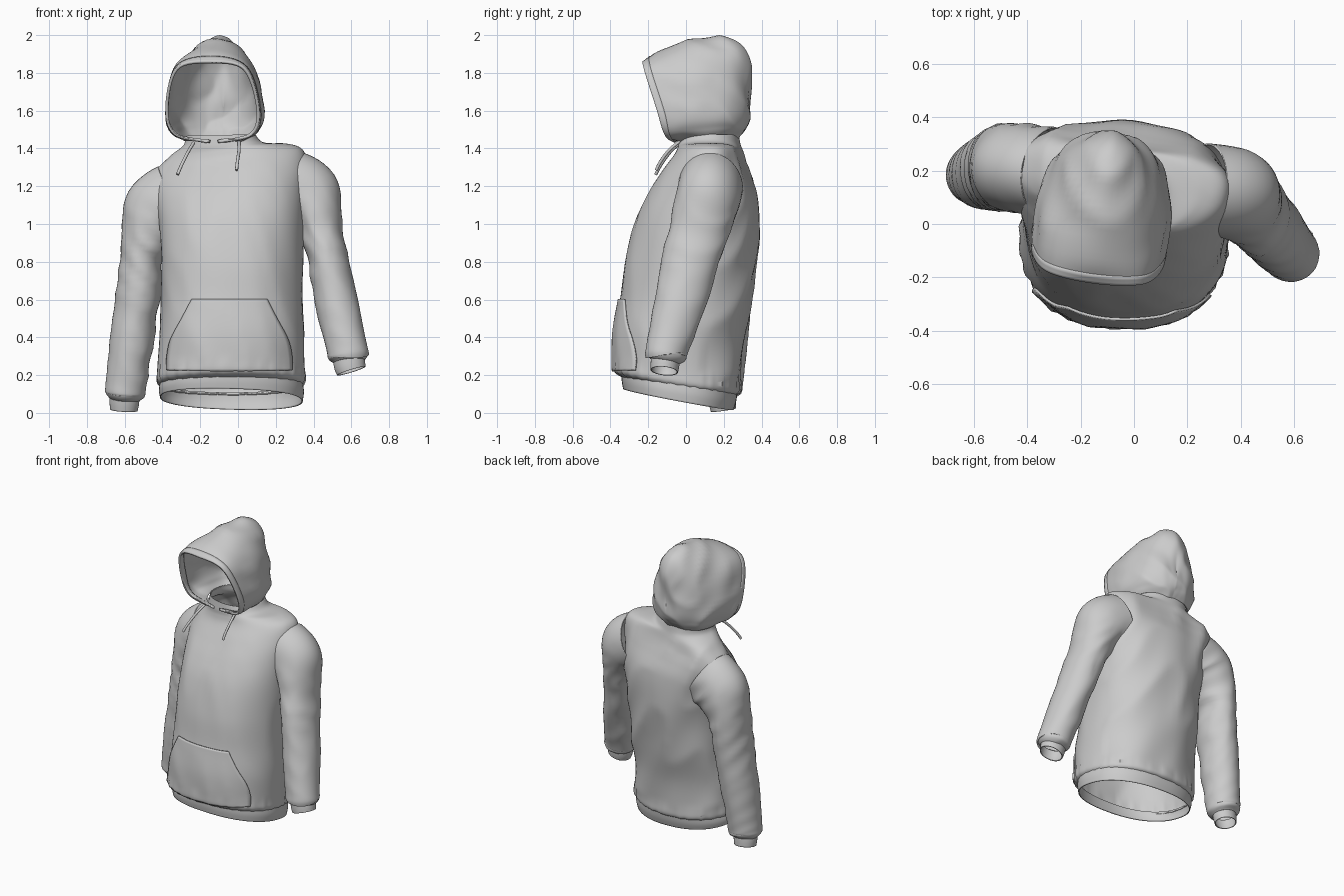
import bpy, bmesh, math
from mathutils import Vector, noise
from mathutils.bvhtree import BVHTree

if "Cube" in bpy.data.objects:
    bpy.data.objects.remove(bpy.data.objects["Cube"])


def smooth_path(pts, n):
    """Catmull-Rom interpolation of tuples of any length."""
    out = []
    for i in range(len(pts) - 1):
        a, b, c, d = pts[max(i - 1, 0)], pts[i], pts[i + 1], pts[min(i + 2, len(pts) - 1)]
        for k in range(n):
            t = k / n
            out.append(tuple(
                0.5 * (2 * q + (r - p) * t + (2 * p - 5 * q + 4 * r - s) * t * t
                       + (3 * q - p - 3 * r + s) * t ** 3)
                for p, q, r, s in zip(a, b, c, d)))
    out.append(tuple(pts[-1]))
    return out


def cloth(name, rows, closed, fold=None, thick=0.006):
    """Skin rows of points with quads, press folds into it and give it thickness."""
    bm = bmesh.new()
    vs = [[bm.verts.new(p) for p in row] for row in rows]
    m = len(rows[0])
    for r0, r1 in zip(vs, vs[1:]):
        for j in range(m if closed else m - 1):
            k = (j + 1) % m
            bm.faces.new((r0[j], r0[k], r1[k], r1[j]))
    bmesh.ops.remove_doubles(bm, verts=bm.verts, dist=0.0004)
    bmesh.ops.recalc_face_normals(bm, faces=bm.faces)
    bm.normal_update()
    if fold:
        for v, d in [(v, v.normal * fold(v.co)) for v in bm.verts]:
            v.co += d
    me = bpy.data.meshes.new(name)
    bm.to_mesh(me)
    bm.free()
    ob = bpy.data.objects.new(name, me)
    bpy.context.collection.objects.link(ob)
    if thick:
        mod = ob.modifiers.new("thickness", "SOLIDIFY")
        mod.thickness = thick
        mod.offset = 0
    return ob


def crease(x, y, z):
    return 0.25 - abs(noise.noise(Vector((x, y, z))))


def body_ring(s, count=80, e=2.3):
    cx, cy, z, rx, ry, rot, roll, pitch, bend = s
    ring = []
    for i in range(count):
        a = 2 * math.pi * i / count
        c, d = math.cos(a), math.sin(a)
        x = rx * math.copysign(abs(c) ** (2 / e), c)
        y = ry * math.copysign(abs(d) ** (2 / e), d)
        ring.append((cx + x * math.cos(rot) - y * math.sin(rot),
                     cy + x * math.sin(rot) + y * math.cos(rot) + bend * (x / rx) ** 2,
                     z + roll * x + pitch * y))
    return ring


def tube_rings(stations, n, count=44):
    """Elliptical rings across a path of (x, y, z, side radius, depth radius)."""
    path = smooth_path(stations, n)
    rings = []
    for i, s in enumerate(path):
        t = (Vector(path[min(i + 1, len(path) - 1)][:3]) - Vector(path[max(i - 1, 0)][:3])).normalized()
        a = Vector((0, 1, 0)).cross(t).normalized()
        b = t.cross(a)
        rings.append([Vector(s[:3]) + a * s[3] * math.cos(w) + b * s[4] * math.sin(w)
                      for w in (2 * math.pi * k / count for k in range(count))])
    return rings


# Torso: cx, cy, z, rx, ry, turn, roll, pitch, bend
torso_stations = [
    (-.035, -.040, .145, .372, .300, 0, 0, -.16, 0),
    (-.037, -.045, .168, .388, .330, 0, 0, -.16, 0),
    (-.037, -.045, .230, .386, .335, 0, 0, -.13, 0),
    (-.034, -.035, .400, .380, .340, 0, 0, -.06, 0),
    (-.032, .000, .600, .372, .345, -.02, 0, 0, 0),
    (-.030, .025, .800, .370, .345, -.05, 0, 0, 0),
    (-.030, .058, 1.00, .380, .325, -.09, .03, 0, .01),
    (-.035, .085, 1.14, .395, .285, -.13, .07, 0, .03),
    (-.040, .105, 1.25, .405, .230, -.15, .12, 0, .05),
    (-.045, .122, 1.335, .385, .182, -.15, .15, 0, .05),
    (-.055, .125, 1.385, .310, .165, -.15, .12, 0, .04),
    (-.078, .125, 1.420, .210, .158, -.15, .05, 0, 0),
    (-.092, .125, 1.470, .180, .150, -.15, .02, 0, 0),
]


def torso_fold(p):
    hem = .155 - .16 * (p.y + .04)
    gather = .006 * math.sin(34 * math.atan2(p.y, p.x)) * math.exp(-((p.z - hem - .035) / .04) ** 2)
    low = min(1, max(0, (p.z - hem) / .1)) * min(1, max(0, (1.45 - p.z) / .15))
    back = 1.8 if p.y > .1 else .8
    return gather + low * back * .016 * crease(p.x * 5 + p.z * 1.5, p.y * 4, p.z * 1.8)


torso = cloth("torso", [body_ring(s) for s in smooth_path(torso_stations, 7)], True, torso_fold)
cloth("waistband", [body_ring(s) for s in smooth_path([
    (-.035, -.035, .158, .376, .304, 0, 0, -.16, 0),
    (-.035, -.037, .115, .381, .300, 0, -.01, -.175, 0),
    (-.035, -.040, .073, .375, .290, 0, -.03, -.19, 0)], 4)], True)

# Sleeves and cuffs
sleeves = {
    "right": ([(.26, .13, 1.20, .195, .168), (.365, .115, 1.14, .186, .166), (.43, .075, .99, .122, .155),
               (.477, .025, .80, .105, .146), (.53, -.04, .55, .108, .130), (.578, -.10, .34, .107, .108),
               (.585, -.107, .30, .104, .104), (.588, -.112, .275, .08, .075)],
              [(.585, -.108, .29, .08, .074), (.592, -.112, .25, .08, .073), (.60, -.115, .222, .076, .07)]),
    "left": ([(-.32, .195, 1.13, .20, .165), (-.425, .21, 1.06, .188, .162), (-.495, .21, .88, .122, .157),
              (-.53, .20, .62, .115, .145), (-.565, .19, .36, .112, .13), (-.592, .185, .15, .104, .112),
              (-.597, .187, .10, .10, .104), (-.60, .19, .072, .076, .072)],
             [(-.60, .188, .085, .076, .07), (-.602, .193, .05, .075, .068), (-.604, .198, .015, .07, .064)]),
}


def sleeve_fold(p):
    elbow = 1 + .9 * math.exp(-((p.z - .85) / .22) ** 2)
    inner = 1.3 if abs(p.x + .02) < .5 else .7
    top = min(1, max(.1, (1.3 - p.z) / .25))
    return .013 * top * elbow * inner * crease(p.x * 5, p.y * 4, p.z * 7 + p.x * 5)


for side, (arm, cuff) in sleeves.items():
    cloth(side + "_sleeve", tube_rings(arm, 9), True, sleeve_fold)
    cloth(side + "_cuff", tube_rings(cuff, 4), True, thick=0.006)

# Hood: each arch runs seam, crown, cheek, jaw, neck on one side and is mirrored
arches = [
    [(0, -.22, 1.855), (.18, -.20, 1.82), (.243, -.125, 1.61), (.20, -.085, 1.475), (.02, -.055, 1.437)],
    [(0, -.13, 1.92), (.19, -.11, 1.84), (.25, -.03, 1.60), (.225, -.02, 1.485), (.12, -.02, 1.443)],
    [(0, .04, 1.975), (.185, .04, 1.855), (.243, .08, 1.60), (.222, .09, 1.495), (.18, .09, 1.45)],
    [(0, .20, 1.988), (.15, .18, 1.855), (.21, .20, 1.60), (.195, .20, 1.505), (.165, .19, 1.455)],
    [(0, .30, 1.945), (.12, .275, 1.815), (.162, .275, 1.60), (.145, .265, 1.51), (.115, .245, 1.46)],
    [(0, .345, 1.84), (.07, .325, 1.73), (.10, .32, 1.59), (.085, .30, 1.51), (.06, .27, 1.46)],
    [(0, .335, 1.70), (.03, .335, 1.63), (.045, .325, 1.55), (.035, .305, 1.50), (.02, .275, 1.46)],
    [(0, .333, 1.62), (0, .335, 1.58), (0, .325, 1.53), (0, .305, 1.50), (0, .275, 1.46)],
]


def place_hood(p):
    c, s = math.cos(-.13), math.sin(-.13)
    return (p[0] * c - p[1] * s - .12, p[0] * s + p[1] * c, p[2])


rails = []
for arch in arches:
    full = [(-x, y, z) for x, y, z in arch[:0:-1]] + arch
    rails.append(smooth_path(full, 8))
columns = [smooth_path(col, 6) for col in zip(*rails)]
hood_rows = [[place_hood(p) for p in row] for row in zip(*columns)]


def hood_fold(p):
    fade = min(1, max(0, (p.y + .2) / .2))
    return .026 * fade * crease(p.x * 6, p.y * 4, p.z * 6 + p.y * 3)


cloth("hood", hood_rows, False, hood_fold, 0.010)
cloth("hood_hem", hood_rows[:4], False, thick=0.016)

# Front pocket, laid on the torso by casting rays
bm = bmesh.new()
bm.from_mesh(torso.data)
tree = BVHTree.FromBMesh(bm)
pocket_rows = []
for z, w in smooth_path([(.225, .325), (.30, .322), (.39, .302), (.50, .245), (.60, .195)], 5):
    row = []
    for i in range(31):
        x = -.045 + w * (i / 15 - 1)
        hit, n, _, _ = tree.ray_cast(Vector((x, -1, z)), Vector((0, 1, 0)))
        row.append(hit + n * (.010 if n.y < 0 else -.010))
    pocket_rows.append(row)
bm.free()
cloth("front_pocket", pocket_rows, False, thick=0.010)

# Drawstrings
for side, pts in {"left": [(-.235, -.03, 1.43), (-.265, -.085, 1.38), (-.30, -.135, 1.31), (-.32, -.16, 1.262)],
                  "right": [(.005, -.03, 1.44), (.005, -.09, 1.39), (-.003, -.135, 1.33), (-.008, -.158, 1.285)]}.items():
    rings = tube_rings([p + (.0085, .0085) for p in pts], 6, 10)
    tip = sum(rings[-1], Vector()) / 10
    rings.append([tip] * 10)
    cloth(side + "_drawstring", rings, True, thick=0)

# Smooth shading with crisp seams
for ob in bpy.context.collection.objects:
    ob.select_set(True)
    bpy.context.view_layer.objects.active = ob
bpy.ops.object.shade_smooth_by_angle(angle=math.radians(45))
